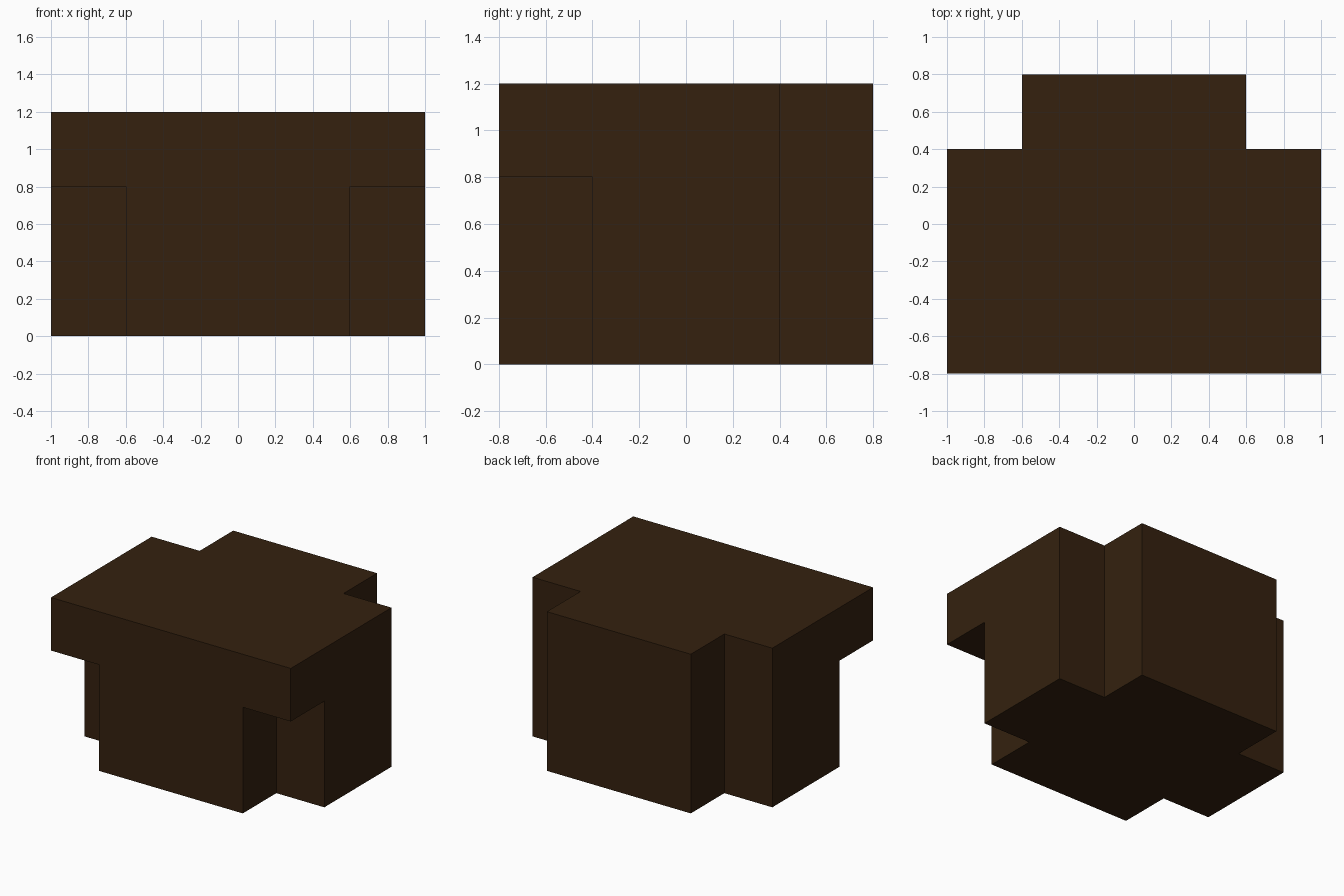
import bpy
import bmesh

if "Cube" in bpy.data.objects:
    bpy.data.objects.remove(bpy.data.objects["Cube"])

brown = bpy.data.materials.new("dark brown")
brown.diffuse_color = (0.035, 0.0152, 0.0047, 1.0)
brown.use_nodes = True
brown.node_tree.nodes["Principled BSDF"].inputs["Base Color"].default_value = brown.diffuse_color


def prism(name, outline, z0, z1):
    """Extrude a flat counter-clockwise outline from z0 up to z1."""
    bm = bmesh.new()
    base = bm.faces.new([bm.verts.new((x, y, z0)) for x, y in outline])
    top = bmesh.ops.extrude_face_region(bm, geom=[base], use_keep_orig=True)["geom"]
    bmesh.ops.translate(bm, vec=(0, 0, z1 - z0),
                        verts=[v for v in top if isinstance(v, bmesh.types.BMVert)])
    bmesh.ops.recalc_face_normals(bm, faces=bm.faces)
    mesh = bpy.data.meshes.new(name)
    bm.to_mesh(mesh)
    bm.free()
    mesh.materials.append(brown)
    obj = bpy.data.objects.new(name, mesh)
    bpy.context.collection.objects.link(obj)
    return obj


# Main block: footprint with both back corners stepped in
half = [(1, -0.8), (1, 0.4), (0.6, 0.4), (0.6, 0.8)]
block = prism("stepped_block", half + [(-x, y) for x, y in reversed(half)], 0, 1.2)

# Front corners cut away below the overhang
bpy.context.view_layer.objects.active = block
for side in (-1, 1):
    xa, xb = sorted((0.6 * side, 1.2 * side))
    cutter = prism("corner_cutter", [(xa, -1), (xb, -1), (xb, -0.4), (xa, -0.4)], -0.2, 0.8)
    cutter.hide_render = True
    cut = block.modifiers.new("corner_cut", "BOOLEAN")
    cut.operation = "DIFFERENCE"
    cut.solver = "EXACT"
    cut.object = cutter
    bpy.ops.object.modifier_apply(modifier=cut.name)
    bpy.data.objects.remove(cutter)
